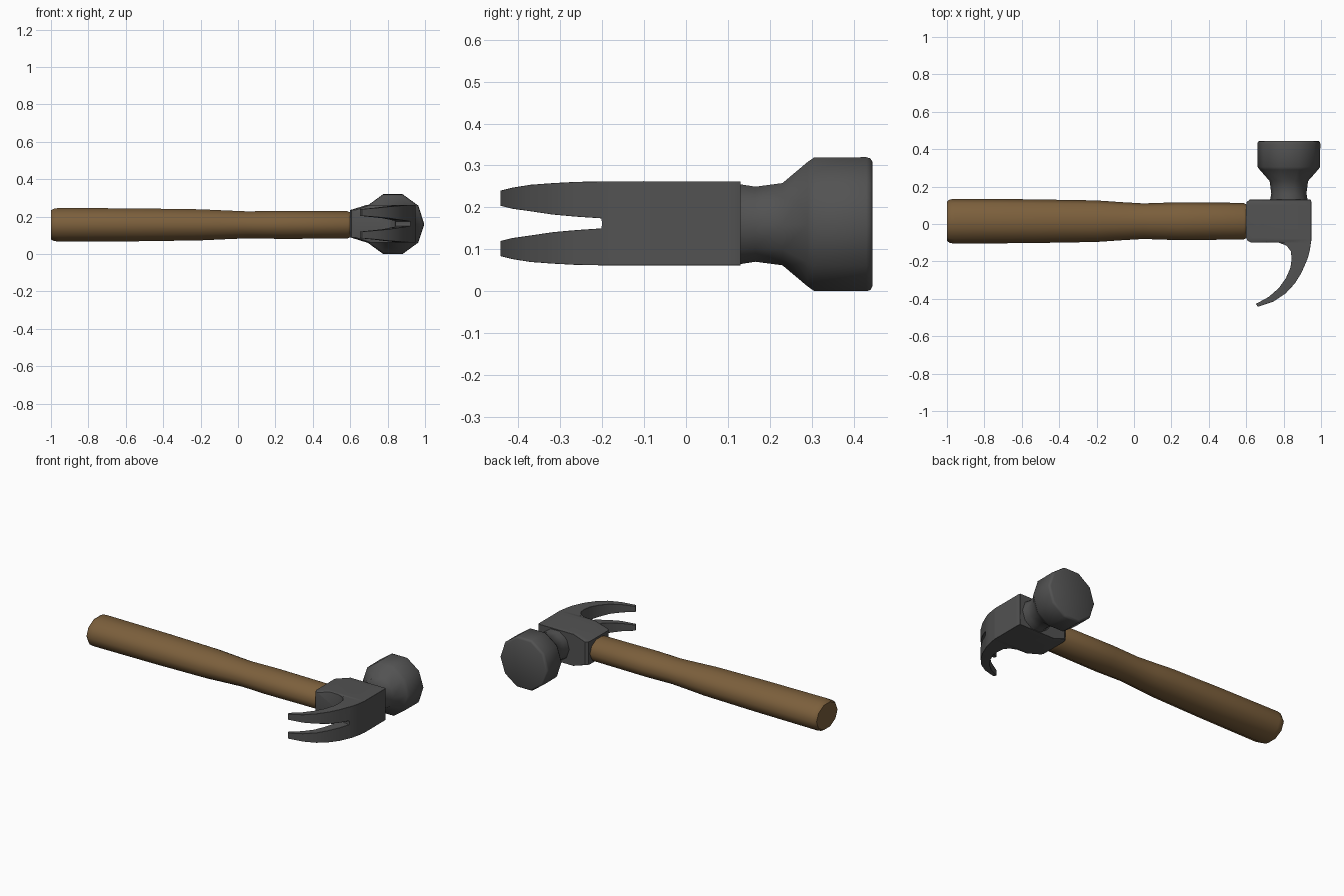
import bpy, bmesh, math

if "Cube" in bpy.data.objects:
    bpy.data.objects.remove(bpy.data.objects["Cube"])


def make_object(name, bm, color, angle=35):
    bmesh.ops.recalc_face_normals(bm, faces=bm.faces)
    mesh = bpy.data.meshes.new(name)
    bm.to_mesh(mesh)
    bm.free()
    ob = bpy.data.objects.new(name, mesh)
    bpy.context.collection.objects.link(ob)
    mat = bpy.data.materials.new(name + "_colour")
    mat.diffuse_color = color
    mat.use_nodes = True
    mat.node_tree.nodes["Principled BSDF"].inputs["Base Color"].default_value = mat.diffuse_color
    mesh.materials.append(mat)
    bpy.ops.object.select_all(action='DESELECT')
    bpy.context.view_layer.objects.active = ob
    ob.select_set(True)
    bpy.ops.object.shade_smooth_by_angle(angle=math.radians(angle))
    return ob


def loft(rings):
    """Skin a row of equal-sized closed rings and cap both ends."""
    bm = bmesh.new()
    vs = [[bm.verts.new(p) for p in r] for r in rings]
    n = len(vs[0])
    for a, b in zip(vs, vs[1:]):
        for i in range(n):
            j = (i + 1) % n
            bm.faces.new((a[i], a[j], b[j], b[i]))
    bm.faces.new(vs[0])
    bm.faces.new(vs[-1])
    return bm


TEN = [(math.cos(i * math.tau / 10), math.sin(i * math.tau / 10)) for i in range(10)]
WOOD = (0.20, 0.115, 0.045, 1)
STEEL = (0.085, 0.085, 0.085, 1)

# Wooden handle: x, half width in y, half height in z
handle = [(-1.0, 0.105, 0.078), (-0.985, 0.116, 0.086), (-0.96, 0.12, 0.09),
          (-0.55, 0.117, 0.088), (-0.2, 0.111, 0.083), (-0.07, 0.102, 0.077),
          (0.05, 0.095, 0.072), (0.23, 0.101, 0.075), (0.585, 0.098, 0.073),
          (0.605, 0.088, 0.064)]
make_object("handle", loft([[(x, 0.015 + hy * c, 0.156 + hz / 0.951 * s) for c, s in TEN]
                            for x, hy, hz in handle]), WOOD, 50)

# Striking face and neck: y, radius
poll = [(0.12, 0.1), (0.13, 0.1), (0.165, 0.094), (0.23, 0.103), (0.29, 0.156),
        (0.305, 0.167), (0.43, 0.168), (0.44, 0.165), (0.445, 0.155)]
make_object("striking_face", loft([[(0.828 + r * c, y, 0.16 + r * s) for c, s in TEN]
                                   for y, r in poll]), STEEL, 50)

# Head block and claw, upper half: inner (x, y), outer (x, y),
# crease position, inner edge height, outer height, slot half width
B = 0.073
head = [((0.618, 0.13), (0.945, 0.13), 0.25, B, 0.1, 0),
        ((0.603, 0.118), (0.948, 0.118), 0.25, B, 0.1, 0),
        ((0.6, 0.1), (0.948, 0.1), 0.25, B, 0.1, 0),
        ((0.6, -0.075), (0.948, -0.07), 0.25, B, 0.1, 0),
        ((0.607, -0.09), (0.948, -0.08), 0.25, B, 0.1, 0),
        ((0.628, -0.1), (0.948, -0.09), 0.25, B, 0.1, 0),
        ((0.775, -0.1), (0.946, -0.1), 0.3, 0.1, 0.1, 0),
        ((0.815, -0.115), (0.94, -0.14), 0.3, 0.1, 0.1, 0),
        ((0.838, -0.145), (0.93, -0.18), 0.3, 0.1, 0.1, 0),
        ((0.843, -0.185), (0.922, -0.2), 0.3, 0.1, 0.1, 0),
        ((0.843, -0.187), (0.921, -0.202), 0.3, 0.1, 0.1, 0.012),
        ((0.836, -0.235), (0.895, -0.262), 0.3, 0.098, 0.099, 0.016),
        ((0.812, -0.29), (0.86, -0.318), 0.3, 0.095, 0.096, 0.021),
        ((0.775, -0.342), (0.81, -0.372), 0.3, 0.091, 0.092, 0.029),
        ((0.72, -0.39), (0.745, -0.415), 0.3, 0.084, 0.085, 0.035),
        ((0.652, -0.427), (0.662, -0.443), 0.3, 0.077, 0.078, 0.042)]
rings = []
for (ix, iy), (ox, oy), t, zi, zo, s in head:
    cx, cy = ix + (ox - ix) * t, iy + (oy - iy) * t
    rings.append([(ix, iy, s), (ix, iy, zi), (cx, cy, zo), (ox, oy, zo), (ox, oy, s)])
bm = loft(rings)
inside = [f for f in bm.faces if all(abs(v.co.z) < 1e-6 for v in f.verts)]
bmesh.ops.delete(bm, geom=inside, context='FACES')
# Mirror to the lower half
copy = bmesh.ops.duplicate(bm, geom=bm.verts[:] + bm.edges[:] + bm.faces[:])
for g in copy["geom"]:
    if isinstance(g, bmesh.types.BMVert):
        g.co.z *= -1
bmesh.ops.remove_doubles(bm, verts=bm.verts, dist=1e-5)
bmesh.ops.translate(bm, verts=bm.verts, vec=(0, 0, 0.162))
claw = make_object("claw_head", bm, STEEL, 30)
bev = claw.modifiers.new("Edge bevel", 'BEVEL')
bev.width = 0.004
bev.segments = 1
bev.limit_method = 'ANGLE'
bev.angle_limit = math.radians(50)
